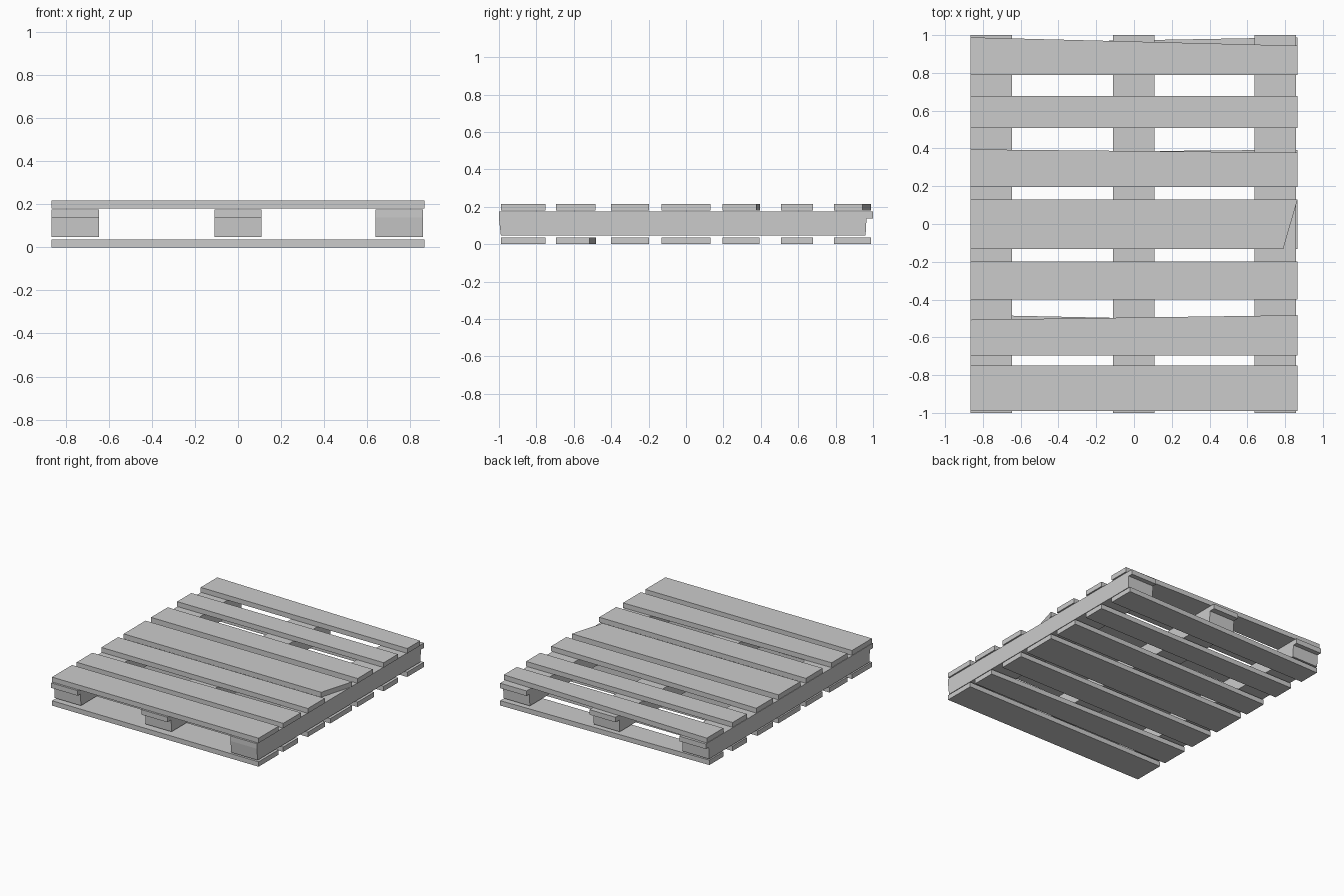
import bpy, bmesh
from mathutils import Vector

if "Cube" in bpy.data.objects:
    bpy.data.objects.remove(bpy.data.objects["Cube"])


def prism(name, points, offset):
    """Extrude a flat 3D outline along an offset vector."""
    bm = bmesh.new()
    face = bm.faces.new([bm.verts.new(p) for p in points])
    res = bmesh.ops.extrude_face_region(bm, geom=[face])
    verts = [g for g in res["geom"] if isinstance(g, bmesh.types.BMVert)]
    bmesh.ops.translate(bm, verts=verts, vec=Vector(offset))
    bmesh.ops.recalc_face_normals(bm, faces=bm.faces)
    mesh = bpy.data.meshes.new(name)
    bm.to_mesh(mesh)
    bm.free()
    obj = bpy.data.objects.new(name, mesh)
    bpy.context.collection.objects.link(obj)
    return obj


W = 0.866        # half the board length
BOARD = 0.037    # board thickness


def board(name, front, back_left, back_right, z, chip=0.0):
    # A chip shortens the front right corner; back edge may be skewed
    outline = [(-W, front, z), (W - chip, front, z),
               (W, back_right, z), (-W, back_left, z)]
    prism(name, outline, (0, 0, BOARD))


# Deck boards: front edge, then back edge (left, right) for top and bottom
boards = [
    (-0.990, (-0.750, -0.750), (-0.750, -0.750)),
    (-0.695, (-0.507, -0.483), (-0.481, -0.517)),
    (-0.400, (-0.198, -0.198), (-0.198, -0.198)),
    (-0.132, (0.130, 0.130), (0.130, 0.130)),
    (0.195, (0.395, 0.378), (0.378, 0.393)),
    (0.508, (0.678, 0.678), (0.678, 0.678)),
    (0.790, (0.988, 0.944), (0.957, 0.988)),
]
for i, (front, top, bottom) in enumerate(boards, 1):
    board(f"top_board_{i}", front, *top, 0.179, chip=0.076 if i == 4 else 0.0)
    board(f"bottom_board_{i}", front, *bottom, 0.0)


def stringer(name, x0, x1, front_step, back_step):
    # Long beam; the lower part of its ends may sit slightly recessed
    lo, mid, hi = 0.047, 0.138, 0.176
    outline = [(x0, -0.990 + front_step, lo), (x0, 0.990 - back_step, lo)]
    if back_step:
        outline.append((x0, 0.995 - back_step, mid))
    outline += [(x0, 1.0, mid), (x0, 1.0, hi), (x0, -1.0, hi), (x0, -1.0, mid)]
    if front_step:
        outline.append((x0, -0.995 + front_step, mid))
    prism(name, outline, (x1 - x0, 0, 0))


# Three stringers between the decks
stringer("left_stringer", -0.866, -0.645, 0.03, 0.03)
stringer("middle_stringer", -0.11, 0.108, 0.04, 0.04)
stringer("right_stringer", 0.637, 0.858, 0.0, 0.03)
